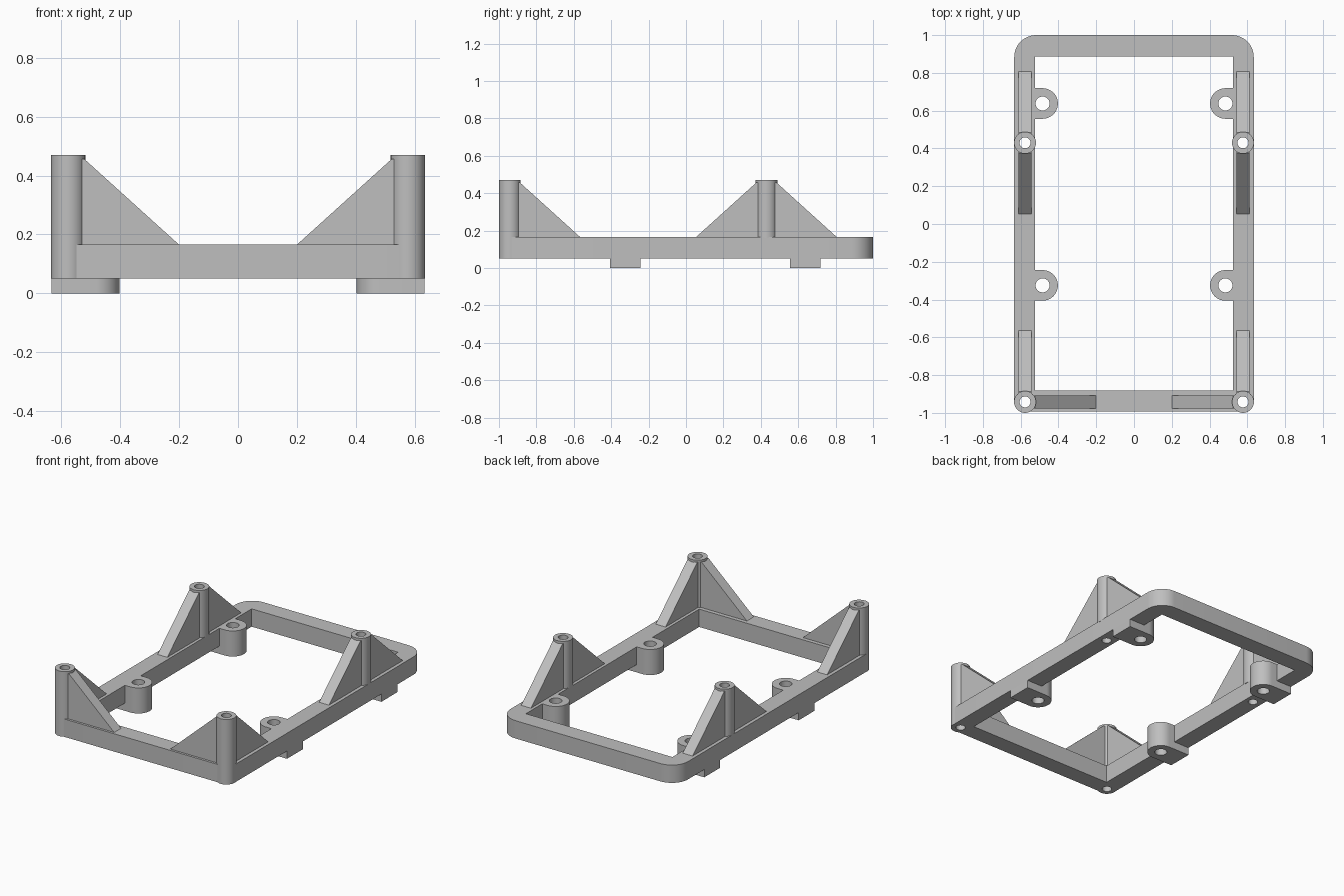
import bpy, bmesh
from math import sin, cos, pi
from mathutils import Matrix, Vector

if "Cube" in bpy.data.objects:
    bpy.data.objects.remove(bpy.data.objects["Cube"])

GREY = (0.52, 0.52, 0.52, 1)
mat = bpy.data.materials.new("plain grey")
mat.use_nodes = True
mat.diffuse_color = GREY
mat.node_tree.nodes["Principled BSDF"].inputs["Base Color"].default_value = GREY

HALF_W, FRONT, BACK = 0.634, -0.992, 1.0
BASE, DECK, TOP = 0.05, 0.165, 0.47
POST_X, POST_R, CORNER_Y, MID_Y = 0.577, 0.058, -0.942, 0.43
FOOT_X, FOOT_R, FOOT_YS = 0.484, 0.081, (0.638, -0.325)


def arc(cx, cy, r, a0, a1, n=12):
    """Points on an arc, angles in units of pi."""
    return [(cx + r * cos(pi * (a0 + (a1 - a0) * i / n)),
             cy + r * sin(pi * (a0 + (a1 - a0) * i / n))) for i in range(n + 1)]


def circle(cx, cy, r, n=40):
    return arc(cx, cy, r, 0, 2, n)[:-1]


def add_prism(bm, outline, z0, z1):
    face = bm.faces.new([bm.verts.new((x, y, z0)) for x, y in outline])
    res = bmesh.ops.extrude_face_region(bm, geom=[face])
    top = [v for v in res["geom"] if isinstance(v, bmesh.types.BMVert)]
    bmesh.ops.translate(bm, verts=top, vec=(0, 0, z1 - z0))


def make(name, prisms, matrix=None):
    bm = bmesh.new()
    for p in prisms:
        add_prism(bm, *p)
    if matrix:
        bm.transform(matrix)
    bmesh.ops.recalc_face_normals(bm, faces=bm.faces)
    me = bpy.data.meshes.new(name)
    bm.to_mesh(me)
    bm.free()
    me.materials.append(mat)
    ob = bpy.data.objects.new(name, me)
    bpy.context.collection.objects.link(ob)
    return ob


def finish(ob, cutter=None):
    """Cut openings, then smooth the round walls."""
    bpy.ops.object.select_all(action="DESELECT")
    bpy.context.view_layer.objects.active = ob
    ob.select_set(True)
    if cutter:
        mod = ob.modifiers.new("openings", "BOOLEAN")
        mod.operation, mod.solver, mod.object = "DIFFERENCE", "EXACT", cutter
        bpy.ops.object.modifier_apply(modifier=mod.name)
    bpy.ops.object.shade_smooth_by_angle(angle=pi / 6)


# cutter: screw holes and the large middle opening
holes = []
for s in (-1, 1):
    holes += [(circle(s * POST_X, y, 0.029), -0.1, 0.6) for y in (CORNER_Y, MID_Y)]
    holes += [(circle(s * FOOT_X, y, 0.037), -0.1, 0.6) for y in FOOT_YS]
hole_cutter = make("hole_cutter", holes)
window = [(-0.523, -0.881), (0.523, -0.881), (0.523, 0.886), (-0.523, 0.886)]
opening_cutter = make("opening_cutter", [(window, -0.1, 0.6)])
for c in (hole_cutter, opening_cutter):
    c.hide_render = True

# frame: large rounding at the back, small rounding around the front posts
rb, rf = 0.116, 0.05
bx, fx = HALF_W - rb, HALF_W - rf
outline = (arc(bx, BACK - rb, rb, 0, 0.5) + arc(-bx, BACK - rb, rb, 0.5, 1)
           + arc(-fx, FRONT + rf, rf, 1, 1.5) + arc(fx, FRONT + rf, rf, 1.5, 2))
frame = make("frame", [(outline, BASE, DECK)])
finish(frame, opening_cutter)
finish(frame, hole_cutter)


def rib(name, x, y, direction):
    """Triangular brace leaning on a post, pointing along direction."""
    d = Vector(direction)
    side = Vector((0, 0, 1)).cross(d)
    profile = [(0.046, DECK - 0.01), (0.377, DECK - 0.01), (0.377, DECK),
               (0.054, 0.457), (0.046, 0.457)]
    rot = Matrix((d, (0, 0, 1), side)).transposed().to_4x4()
    finish(make(name, [(profile, -0.035, 0.035)],
                Matrix.Translation((x, y, 0)) @ rot))


for s, side in ((1, "left"), (-1, "right")):
    x = s * POST_X
    # posts
    for name, y, z0 in (("front", CORNER_Y, BASE), ("middle", MID_Y, DECK - 0.005)):
        finish(make(f"{side}_{name}_post", [(circle(x, y, POST_R), z0, TOP)]), hole_cutter)
    # braces
    rib(f"{side}_corner_side_rib", x, CORNER_Y, (0, 1, 0))
    rib(f"{side}_corner_front_rib", x, CORNER_Y, (-s, 0, 0))
    rib(f"{side}_middle_back_rib", x, MID_Y, (0, 1, 0))
    rib(f"{side}_middle_front_rib", x, MID_Y, (0, -1, 0))
    # mounting lugs: low pad under the frame and a rounded boss inside it
    for name, y in zip(("back", "front"), FOOT_YS):
        for part, reach, z0, z1 in (("foot_pad", HALF_W, 0, BASE),
                                    ("foot_boss", 0.523, BASE, DECK)):
            nose = arc(FOOT_X, y, FOOT_R, 0.5, 1.5, 24)
            shape = nose + [(reach, y - FOOT_R), (reach, y + FOOT_R)]
            shape = [(s * px, py) for px, py in shape]
            finish(make(f"{side}_{name}_{part}", [(shape, z0, z1)]), hole_cutter)

# keep the cutters out of sight
for c in (hole_cutter, opening_cutter):
    c.hide_set(True)
    c.hide_viewport = True
